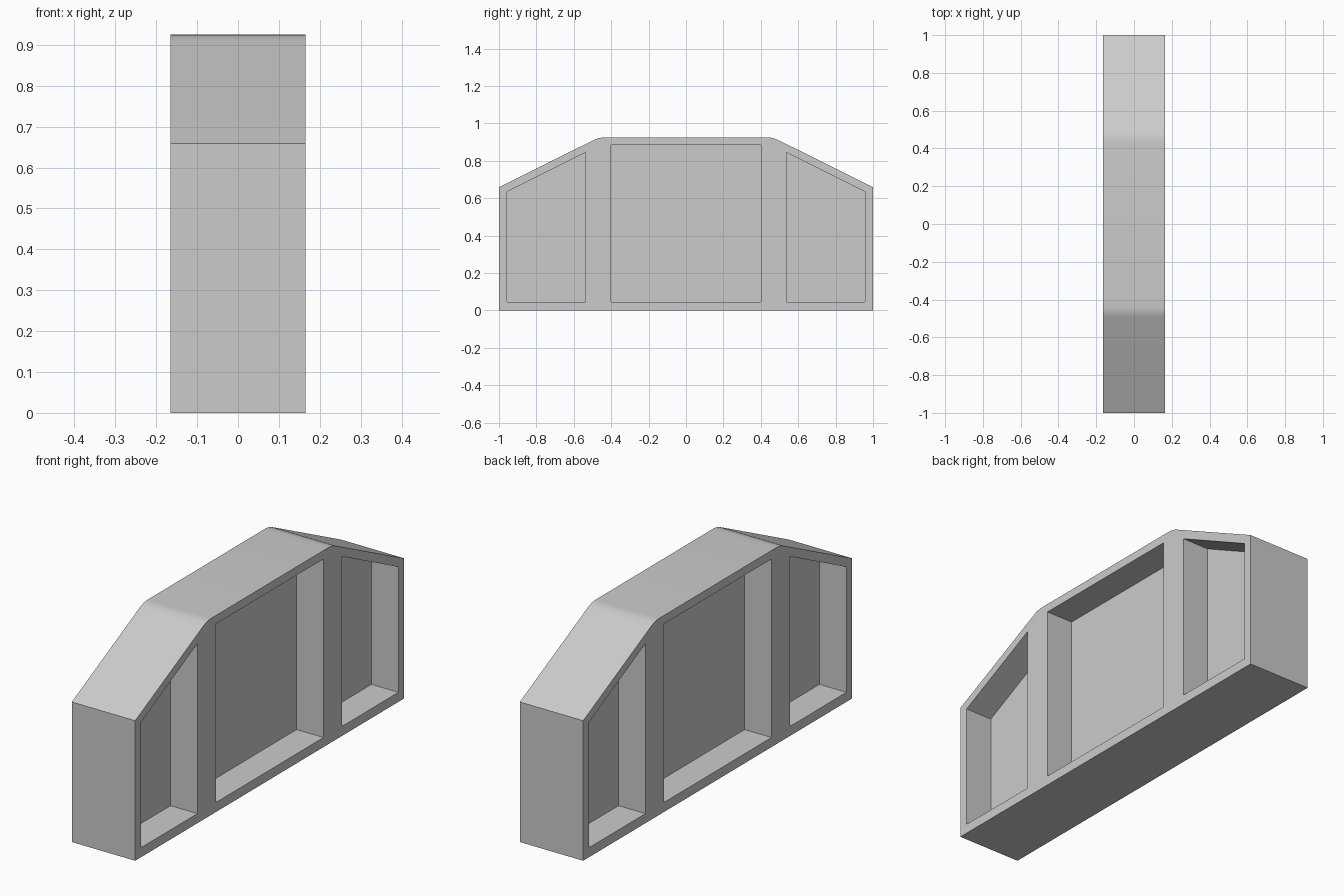
import bpy
import bmesh
from mathutils import Vector

if "Cube" in bpy.data.objects:
    bpy.data.objects.remove(bpy.data.objects["Cube"])

HALF_WIDTH = 0.165   # half thickness of the body in x
WEB = 0.025          # half thickness of the central panel


def prism(name, profile, x0, x1):
    """Extrude a (y, z) profile from x0 to x1."""
    bm = bmesh.new()
    face = bm.faces.new([bm.verts.new((x0, y, z)) for y, z in profile])
    ext = bmesh.ops.extrude_face_region(bm, geom=[face])
    bmesh.ops.translate(bm, vec=(x1 - x0, 0, 0),
                        verts=[v for v in ext["geom"] if isinstance(v, bmesh.types.BMVert)])
    bmesh.ops.recalc_face_normals(bm, faces=bm.faces)
    mesh = bpy.data.meshes.new(name)
    bm.to_mesh(mesh)
    bm.free()
    obj = bpy.data.objects.new(name, mesh)
    bpy.context.collection.objects.link(obj)
    return obj


def mirrored(points):
    return [(-y, z) for y, z in reversed(points)]


# Body: sloped shoulders softened by a short curve into the flat top
a, corner, b = Vector((0.497, 0.909)), Vector((0.467, 0.925)), Vector((0.435, 0.925))
shoulder = [a * (1 - t) ** 2 + corner * 2 * t * (1 - t) + b * t * t
            for t in (0, 0.25, 0.5, 0.75, 1)]
half = [(1, 0), (1, 0.659)] + [tuple(p) for p in shoulder]
body = prism("panelled_body", half + mirrored(half), -HALF_WIDTH, HALF_WIDTH)

# Recesses: one rectangular and two sloped pockets on each broad side
centre = [(-0.4, 0.045), (0.4, 0.045), (0.4, 0.885), (-0.4, 0.885)]
side = [(0.537, 0.045), (0.957, 0.045), (0.957, 0.635), (0.537, 0.845)]
bpy.context.view_layer.objects.active = body
body.select_set(True)
for s in (-1, 1):
    for pocket in (centre, side, mirrored(side)):
        cutter = prism("pocket_cutter", pocket, s * WEB, s * 0.3)
        cutter.hide_render = True
        mod = body.modifiers.new("pocket", 'BOOLEAN')
        mod.operation = 'DIFFERENCE'
        mod.solver = 'EXACT'
        mod.object = cutter
        bpy.ops.object.modifier_apply(modifier=mod.name)
        bpy.data.objects.remove(cutter)

# Smooth only the rounded shoulders
bpy.ops.object.shade_smooth_by_angle()
